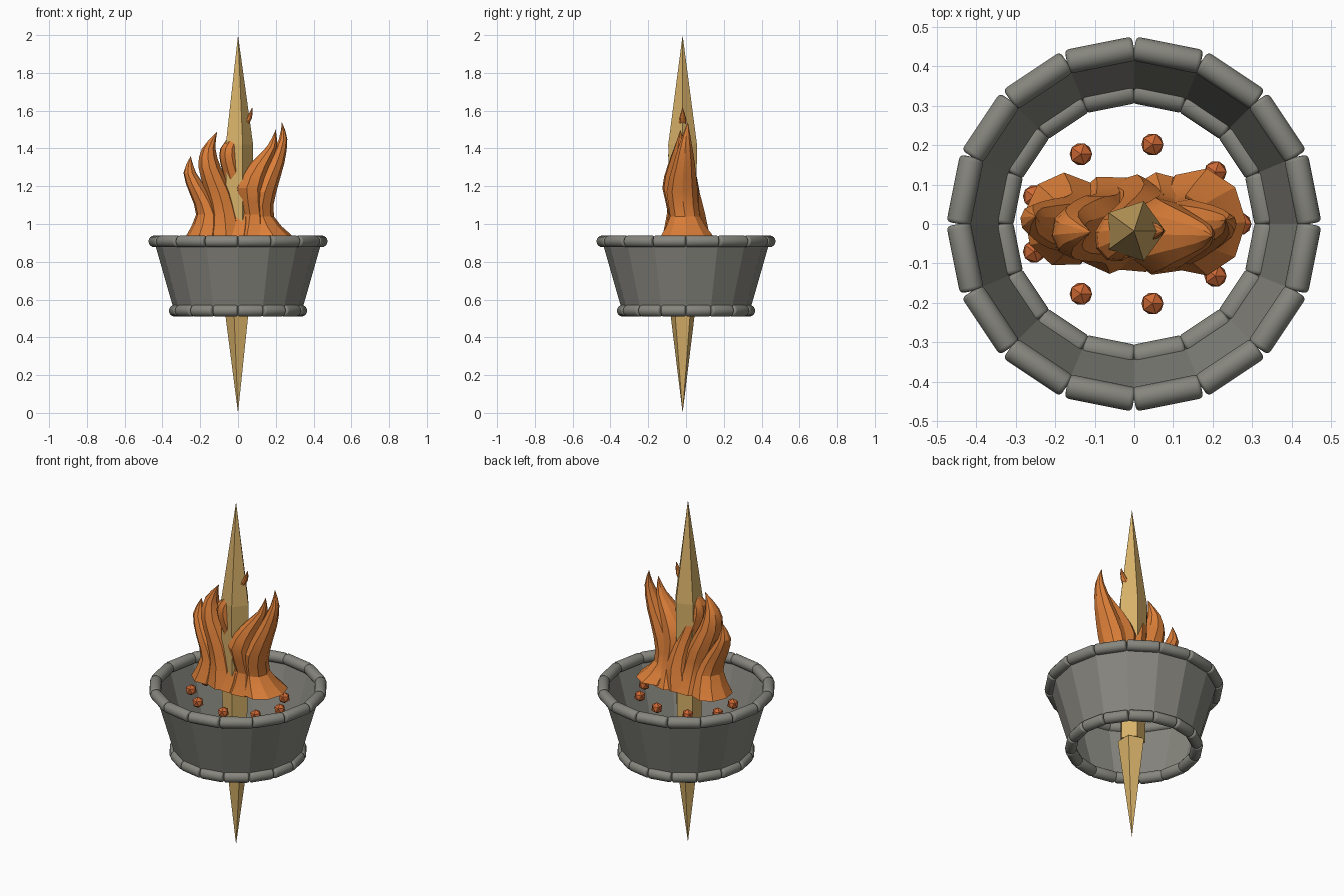
import bpy, bmesh
from math import sin, cos, tan, pi
from mathutils import Vector, Matrix

if "Cube" in bpy.data.objects:
    bpy.data.objects.remove(bpy.data.objects["Cube"])


def material(name, rgb):
    m = bpy.data.materials.new(name)
    m.use_nodes = True
    m.diffuse_color = (*rgb, 1)
    m.node_tree.nodes["Principled BSDF"].inputs["Base Color"].default_value = (*rgb, 1)
    return m


STONE = material("grey stone", (0.24, 0.238, 0.21))
GOLD = material("pale gold", (0.68, 0.44, 0.14))
FLAME = material("orange flame", (0.71, 0.21, 0.04))
EMBER = material("ember red", (0.62, 0.14, 0.035))


def finish(bm, name, mat, smooth=None):
    bmesh.ops.recalc_face_normals(bm, faces=bm.faces)
    mesh = bpy.data.meshes.new(name)
    bm.to_mesh(mesh)
    bm.free()
    mesh.materials.append(mat)
    ob = bpy.data.objects.new(name, mesh)
    bpy.context.collection.objects.link(ob)
    if smooth:
        bpy.ops.object.select_all(action="DESELECT")
        ob.select_set(True)
        bpy.context.view_layer.objects.active = ob
        bpy.ops.object.shade_smooth_by_angle(angle=smooth)
    return ob


def loft(bm, rings, sides, turn=0.0, stretch=1.0, cap=True):
    """Skin horizontal rings given as (x, y, z, radius); radius 0 is a point."""
    loops = []
    for x, y, z, r in rings:
        if r <= 0:
            loops.append([bm.verts.new((x, y, z))] * sides)
            continue
        angles = [turn + 2 * pi * i / sides for i in range(sides)]
        loops.append([bm.verts.new((x + r * cos(a), y + stretch * r * sin(a), z))
                      for a in angles])
    for low, high in zip(loops, loops[1:]):
        for i in range(sides):
            j = (i + 1) % sides
            corners = dict.fromkeys((low[i], low[j], high[j], high[i]))
            bm.faces.new(list(corners))
    if cap and rings[0][3] > 0:
        bm.faces.new(loops[0])


# Open, tapering bowl wall
SIDES = 16
STEP = 2 * pi / SIDES
bm = bmesh.new()
loft(bm, [(0, 0, 0.54, 0.338), (0, 0, 0.91, 0.444)], SIDES, cap=False)
finish(bm, "bowl_wall", STONE)


# Rims made of straight rounded stone segments
def rim(name, apothem, z, radius=0.031):
    bm = bmesh.new()
    length = 2 * apothem * tan(STEP / 2)
    for i in range(SIDES):
        a = (i + 0.5) * STEP
        place = (Matrix.Translation((apothem * cos(a), apothem * sin(a), z))
                 @ Matrix.Rotation(a, 4, "Z") @ Matrix.Rotation(pi / 2, 4, "X"))
        bmesh.ops.create_cone(bm, cap_ends=True, segments=16, radius1=radius,
                              radius2=radius, depth=length, matrix=place)
    ends = [e for e in bm.edges if any(len(f.verts) > 4 for f in e.link_faces)]
    bmesh.ops.bevel(bm, geom=ends, offset=0.011, segments=3, profile=0.5,
                    affect="EDGES")
    finish(bm, name, STONE, smooth=0.7)


rim("upper_rim", 0.437, 0.908)
rim("lower_rim", 0.331, 0.541)

# Five-sided spike through the bowl
bm = bmesh.new()
loft(bm, [(0, -0.018, 0, 0), (0, -0.018, 0.58, 0.075)], 5, turn=pi)
finish(bm, "spike_lower", GOLD)
bm = bmesh.new()
loft(bm, [(0, -0.018, 0.58, 0.07), (0, -0.018, 1.42, 0.08), (0, -0.018, 2, 0)], 5)
finish(bm, "spike_upper", GOLD)


# Curling flames lofted along smooth paths
def flame(name, points, turn):
    pts = [Vector(p) for p in points]
    pts = [2 * pts[0] - pts[1]] + pts + [2 * pts[-1] - pts[-2]]
    rings = []
    for a, b, c, d in zip(pts, pts[1:], pts[2:], pts[3:]):
        for t in (0, 0.5):
            rings.append(0.5 * (2 * b + (c - a) * t + (2 * a - 5 * b + 4 * c - d) * t ** 2
                                + (3 * b - a - 3 * c + d) * t ** 3))
    rings.append(pts[-2])
    bm = bmesh.new()
    loft(bm, [tuple(r) for r in rings], 9, turn, stretch=1.15)
    finish(bm, name, FLAME, smooth=0.35)


flame("flame_far_right", [
    (-0.175, 0.01, 0.93, 0.105), (-0.155, 0, 1.05, 0.068), (-0.2, 0, 1.16, 0.056),
    (-0.255, 0.01, 1.27, 0.034), (-0.25, 0.02, 1.36, 0)], 0.2)
flame("flame_right", [
    (-0.06, 0, 0.93, 0.11), (-0.07, -0.01, 1.05, 0.08), (-0.1, -0.01, 1.17, 0.075),
    (-0.15, -0.02, 1.3, 0.06), (-0.155, -0.02, 1.4, 0.036), (-0.11, -0.02, 1.49, 0)], 0.5)
flame("flame_middle", [
    (0.0, 0, 0.93, 0.11), (0.02, 0.01, 1.05, 0.08), (0.0, 0.0, 1.18, 0.06),
    (-0.04, -0.03, 1.32, 0.055), (-0.045, -0.035, 1.4, 0.05), (0.0, -0.02, 1.48, 0.03),
    (0.058, -0.018, 1.56, 0.016), (0.075, -0.018, 1.62, 0)], 0.1)
flame("flame_left", [
    (0.07, 0, 0.93, 0.115), (0.08, -0.01, 1.05, 0.075), (0.065, -0.03, 1.19, 0.085),
    (0.115, -0.03, 1.31, 0.06), (0.18, -0.03, 1.41, 0.027), (0.2, -0.03, 1.5, 0)], 0.3)
flame("flame_far_left", [
    (0.165, 0.005, 0.94, 0.12), (0.12, -0.005, 1.04, 0.07), (0.13, -0.02, 1.17, 0.073),
    (0.195, -0.01, 1.32, 0.05), (0.238, 0, 1.45, 0.023), (0.232, 0.01, 1.54, 0)], 0)

# Ring of floating embers
COUNT = 9
for i in range(COUNT):
    a = 2 * pi * i / COUNT
    bm = bmesh.new()
    bmesh.ops.create_icosphere(
        bm, subdivisions=1, radius=0.032,
        matrix=Matrix.Translation((0.27 * cos(a), 0.205 * sin(a), 0.855)))
    finish(bm, f"ember_{i + 1}", EMBER)
